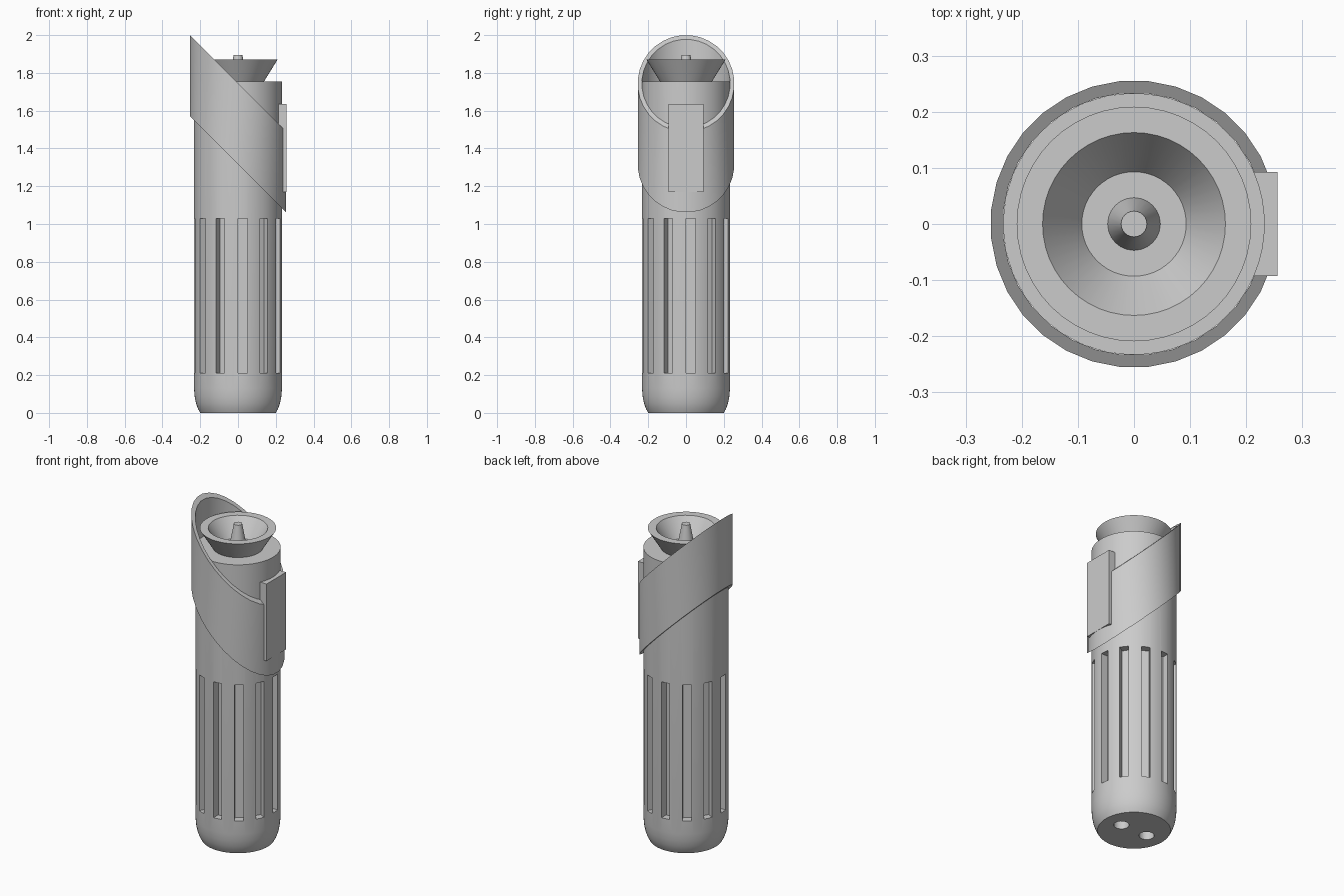
import bpy, bmesh
from math import pi, radians
from mathutils import Matrix, Vector

cube = bpy.data.objects.get("Cube")
if cube:
    bpy.data.objects.remove(cube)

grey = bpy.data.materials.new("matte_grey")
grey.use_nodes = True
colour = (0.6, 0.6, 0.6, 1)
grey.diffuse_color = colour
grey.node_tree.nodes["Principled BSDF"].inputs["Base Color"].default_value = colour


def finish(name, bm, smooth=True):
    """Turn a bmesh into a named grey object."""
    bmesh.ops.remove_doubles(bm, verts=bm.verts, dist=1e-5)
    bmesh.ops.recalc_face_normals(bm, faces=bm.faces)
    mesh = bpy.data.meshes.new(name)
    bm.to_mesh(mesh)
    bm.free()
    mesh.materials.append(grey)
    ob = bpy.data.objects.new(name, mesh)
    bpy.context.collection.objects.link(ob)
    if smooth:
        shade(ob)
    return ob


def select(ob):
    bpy.ops.object.select_all(action='DESELECT')
    ob.select_set(True)
    bpy.context.view_layer.objects.active = ob


def shade(ob):
    select(ob)
    bpy.ops.object.shade_smooth_by_angle(angle=radians(30))


def lathe(profile, steps, closed=False, phase=0):
    """Spin (radius, height) points about the z axis."""
    bm = bmesh.new()
    verts = [bm.verts.new((r, 0, z)) for r, z in profile]
    ends = verts[1:] + verts[:1] if closed else verts[1:]
    edges = [bm.edges.new(pair) for pair in zip(verts, ends)]
    bmesh.ops.rotate(bm, verts=verts, matrix=Matrix.Rotation(phase, 3, 'Z'))
    bmesh.ops.spin(bm, geom=verts + edges, cent=(0, 0, 0), axis=(0, 0, 1),
                   angle=2 * pi, steps=steps, use_duplicate=False)
    return bm


def add_box(bm, low, high, turn=0):
    low, high = Vector(low), Vector(high)
    matrix = (Matrix.Rotation(turn, 4, 'Z') @ Matrix.Translation((low + high) / 2)
              @ Matrix.Diagonal((*(high - low), 1)))
    bmesh.ops.create_cube(bm, size=1, matrix=matrix)


# Body with a rounded foot
R, TOP = 0.233, 1.755
body = finish("body", lathe([(0, 0), (0.2, 0), (0.212, 0.022), (0.222, 0.05),
                             (0.229, 0.085), (R, 0.13), (R, TOP), (0, TOP)], 64), False)

# Grip slots and the two sockets underneath are cut from the body
bm = bmesh.new()
for i in range(12):
    add_box(bm, (0.188, 0, 0.21), (0.3, 0.05, 1.03), i * pi / 6)
for side in (-1, 1):
    bmesh.ops.create_cone(bm, cap_ends=True, segments=24, radius1=0.042, radius2=0.042,
                          depth=0.2, matrix=Matrix.Translation((side * 0.09, 0, 0)))
cutter = finish("slot_cutter", bm, False)
cutter.hide_render = True
cut = body.modifiers.new("slots", 'BOOLEAN')
cut.object, cut.operation, cut.solver = cutter, 'DIFFERENCE', 'EXACT'
select(body)
bpy.ops.object.modifier_apply(modifier=cut.name)
bpy.data.objects.remove(cutter)
shade(body)

# Slanted sleeve: a tube sheared by 45 degrees
bm = lathe([(0.234, 1.317), (0.256, 1.317), (0.256, 1.744), (0.234, 1.744)],
           32, closed=True, phase=pi / 32)
for v in bm.verts:
    v.co.z -= v.co.x
finish("slanted_sleeve", bm)

# Flat clip on the left side
bm = bmesh.new()
add_box(bm, (0.213, -0.093, 1.17), (0.256, 0.093, 1.635))
finish("side_clip", bm, False)

# Flared bowl and the nozzle inside it
finish("flared_bowl", lathe([(0, TOP - 0.01), (0.138, TOP - 0.01), (0.138, TOP),
                             (0.209, 1.87), (0.163, 1.87), (0.093, 1.765), (0, 1.765)], 48))
finish("nozzle", lathe([(0, 1.76), (0.047, 1.765), (0.027, 1.872), (0.023, 1.896),
                        (0, 1.896)], 24))
